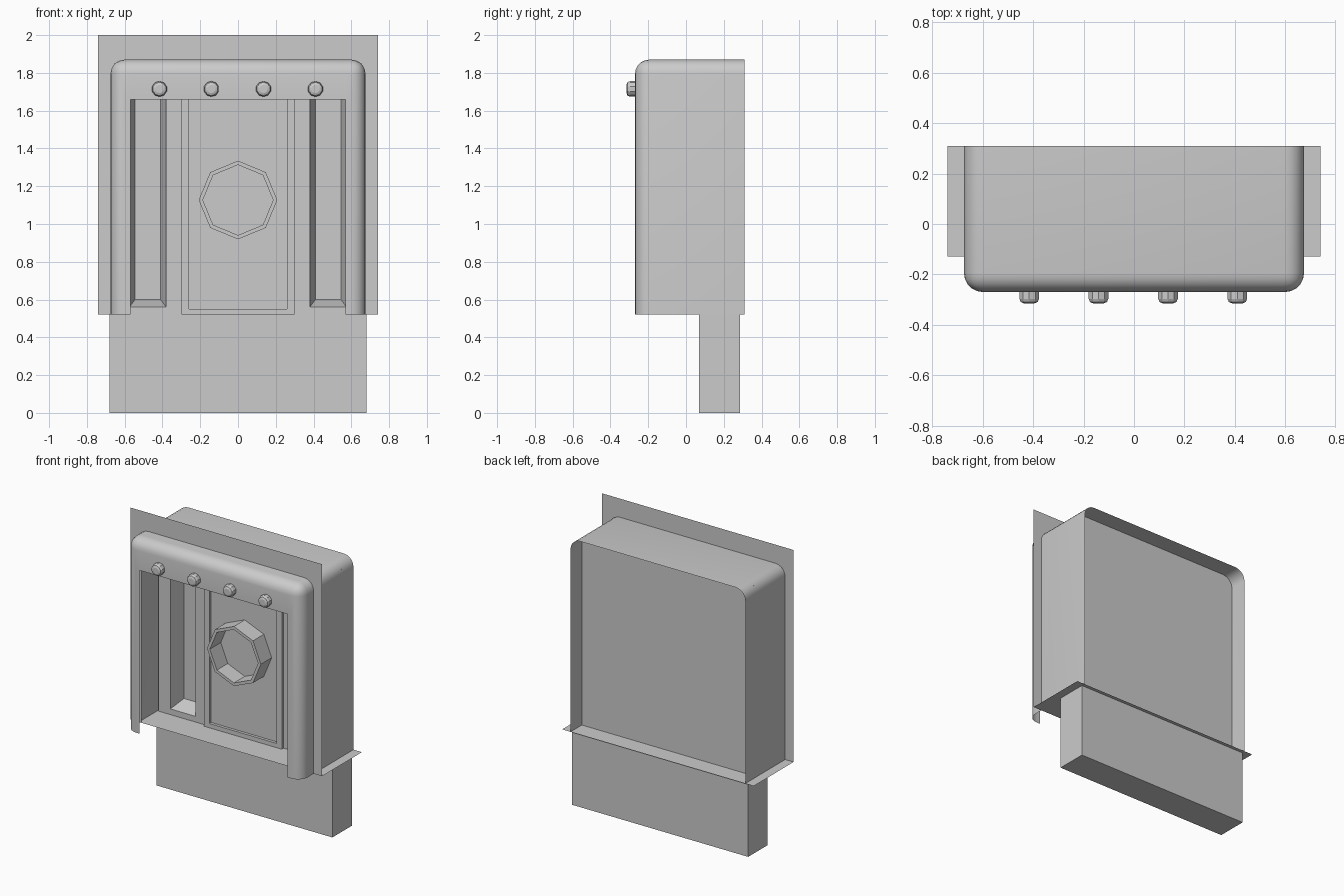
import bpy, bmesh, math
from mathutils import Matrix

cube = bpy.data.objects.get("Cube")
if cube:
    bpy.data.objects.remove(cube, do_unlink=True)

FRONT, BACK, BASE, TOP, HALF = -0.27, 0.31, 0.52, 1.87, 0.675
PANEL, RECESS = 0.075, 0.185


def finish(name, bm, smooth=False):
    bmesh.ops.recalc_face_normals(bm, faces=bm.faces)
    mesh = bpy.data.meshes.new(name)
    bm.to_mesh(mesh)
    bm.free()
    obj = bpy.data.objects.new(name, mesh)
    bpy.context.collection.objects.link(obj)
    if smooth:
        bpy.ops.object.select_all(action='DESELECT')
        obj.select_set(True)
        bpy.context.view_layer.objects.active = obj
        bpy.ops.object.shade_smooth_by_angle(angle=math.radians(35))
    return obj


def box(bm, x0, x1, y0, y1, z0, z1):
    geom = bmesh.ops.create_cube(bm, size=1)
    for v in geom["verts"]:
        v.co = ((x0 + x1) / 2 + v.co.x * (x1 - x0),
                (y0 + y1) / 2 + v.co.y * (y1 - y0),
                (z0 + z1) / 2 + v.co.z * (z1 - z0))


def sheet(name, points):
    bm = bmesh.new()
    bm.faces.new([bm.verts.new(p) for p in points])
    return finish(name, bm)


def stepped_panel(name, rings):
    """Nested rectangles (x0, x1, z0, z1, y) joined by quads, last one filled."""
    bm = bmesh.new()
    loops = [[bm.verts.new(p) for p in ((x0, y, z0), (x1, y, z0), (x1, y, z1), (x0, y, z1))]
             for x0, x1, z0, z1, y in rings]
    for a, b in zip(loops, loops[1:]):
        for i in range(4):
            j = (i + 1) % 4
            bm.faces.new((a[i], a[j], b[j], b[i]))
    bm.faces.new(loops[-1])
    return finish(name, bm)


# Rounded housing, open at the back and underneath
bm = bmesh.new()
box(bm, -HALF, HALF, FRONT, BACK, BASE, TOP)
open_faces = [f for f in bm.faces if f.normal.y > 0.9 or f.normal.z < -0.9]
bmesh.ops.delete(bm, geom=open_faces, context='FACES')
rounded = [e for e in bm.edges if len(e.link_faces) == 2]
bmesh.ops.bevel(bm, geom=rounded, offset=0.075, segments=5, profile=0.5, affect='EDGES')

# Doorway cut from the housing front
for co, no in (((-0.57, 0, 0), (1, 0, 0)), ((0.57, 0, 0), (1, 0, 0)), ((0, 0, 1.66), (0, 0, 1))):
    faces = [f for f in bm.faces if all(v.co.y < FRONT + 0.001 for v in f.verts)]
    edges = {e for f in faces for e in f.edges}
    verts = {v for f in faces for v in f.verts}
    bmesh.ops.bisect_plane(bm, geom=faces + list(edges) + list(verts),
                           plane_co=co, plane_no=no)
doorway = []
for f in bm.faces:
    c = f.calc_center_median()
    if c.y < FRONT + 0.001 and abs(c.x) < 0.57 and c.z < 1.66:
        doorway.append(f)
bmesh.ops.delete(bm, geom=doorway, context='FACES')
finish("housing", bm, smooth=True)

# Flat surround and floor flange
bx, bz, hx, hz, py = 0.74, 2.0, 0.655, 1.85, -0.13
sheet("wall_surround", [(-bx, py, BASE), (-bx, py, bz), (bx, py, bz), (bx, py, BASE),
                        (hx, py, BASE), (hx, py, hz), (-hx, py, hz), (-hx, py, BASE)])
sheet("floor_flange", [(-bx, py, BASE), (bx, py, BASE), (bx, BACK, BASE), (-bx, BACK, BASE)])

# Recessed back panel following the rounded top
arch = [(-HALF, RECESS, BASE), (HALF, RECESS, BASE)]
for i in range(5):
    a = math.pi / 8 * i
    arch.append((HALF - 0.075 + 0.075 * math.cos(a), RECESS, TOP - 0.075 + 0.075 * math.sin(a)))
arch += [(-x, y, z) for x, y, z in reversed(arch[2:])]
sheet("back_panel", arch)

# Side panels with sloped slots
for side, s in (("left", 1), ("right", -1)):
    stepped_panel(side + "_slot_panel", [
        (s * 0.30, s * 0.665, BASE, 1.82, PANEL),
        (s * 0.38, s * 0.575, 0.56, 1.76, PANEL),
        (s * 0.41, s * 0.545, 0.60, 1.72, RECESS - 0.003)])

# Raised centre frame with an inset panel
lip = PANEL - 0.02
stepped_panel("centre_panel", [
    (-0.30, 0.30, BASE, 1.82, PANEL), (-0.30, 0.30, BASE, 1.82, lip),
    (-0.26, 0.26, 0.55, 1.78, lip), (-0.26, 0.26, 0.55, 1.78, PANEL)])

# Hollow eight-sided port ring
bm = bmesh.new()
loops = []
for r, y in ((0.208, PANEL), (0.208, -0.045), (0.186, -0.045), (0.186, PANEL)):
    loops.append([bm.verts.new((r * math.sin(math.pi / 4 * i), y, 1.127 + r * math.cos(math.pi / 4 * i)))
                  for i in range(8)])
for a, b in zip(loops, loops[1:]):
    for i in range(8):
        j = (i + 1) % 8
        bm.faces.new((a[i], a[j], b[j], b[i]))
finish("port_ring", bm)

# Row of rounded bolts above the doorway
for n, x in enumerate((-0.416, -0.141, 0.135, 0.41)):
    bm = bmesh.new()
    bmesh.ops.create_cone(bm, cap_ends=True, segments=10, radius1=0.041, radius2=0.041, depth=0.06,
                          matrix=Matrix.Translation((x, -0.285, 1.715)) @ Matrix.Rotation(math.pi / 2, 4, 'X'))
    rim = [e for e in bm.edges if all(v.co.y < -0.31 for v in e.verts)]
    bmesh.ops.bevel(bm, geom=rim, offset=0.018, segments=2, profile=0.5, affect='EDGES')
    finish("bolt_%d" % (n + 1), bm)

# Solid base block
bm = bmesh.new()
box(bm, -0.68, 0.68, 0.07, 0.285, 0, BASE)
finish("base_block", bm)
